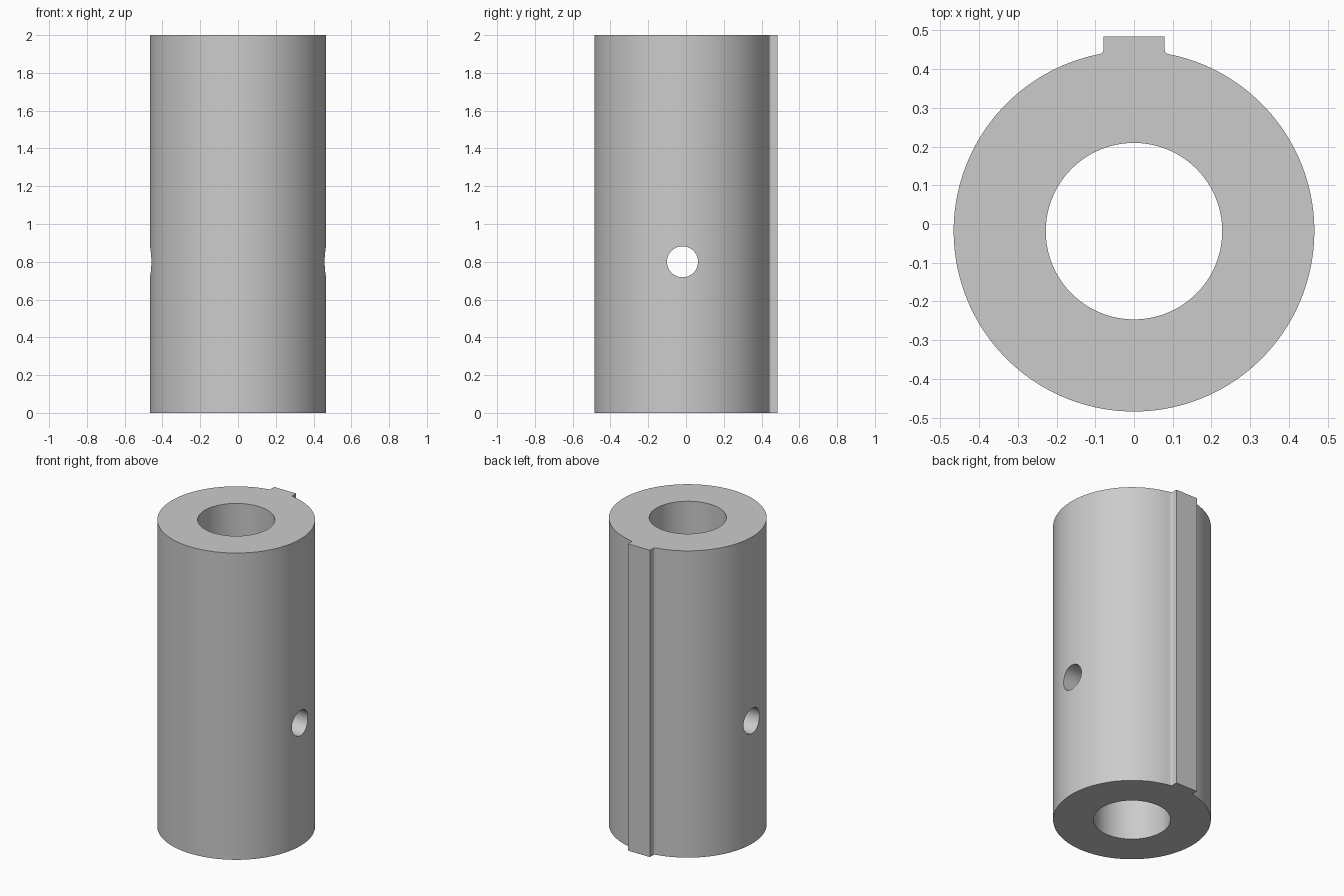
import bpy, bmesh, math
from math import sin, cos, pi, sqrt, atan2

cube = bpy.data.objects.get("Cube")
if cube:
    bpy.data.objects.remove(cube, do_unlink=True)

HEIGHT = 2.0
OUTER, BORE, PIN = 0.466, 0.228, 0.082
AXIS_Y = -0.0185
KEY_HALF, KEY_TOP, FILLET = 0.079, 0.5035   , 0.012
PIN_Z = 0.8

grey = bpy.data.materials.new("steel grey")
grey.use_nodes = True
colour = (0.6, 0.6, 0.6, 1)
grey.diffuse_color = colour
grey.node_tree.nodes["Principled BSDF"].inputs["Base Color"].default_value = colour


def arc(cx, cy, r, start, end, steps):
    return [(cx + r * cos(start + (end - start) * i / steps),
             cy + r * sin(start + (end - start) * i / steps)) for i in range(steps + 1)]


def cutter(name, radius, depth, location, rotation=(0, 0, 0)):
    bpy.ops.mesh.primitive_cylinder_add(vertices=96, radius=radius, depth=depth,
                                        location=location, rotation=rotation)
    ob = bpy.context.object
    ob.name = name
    ob.data.materials.append(grey)
    ob.hide_render = True
    return ob


# Outline: key side, root fillet, round body, mirrored fillet and key side
fx = KEY_HALF + FILLET
fy = sqrt((OUTER + FILLET) ** 2 - fx ** 2)
root = atan2(fy, fx)
right = [(KEY_HALF, KEY_TOP)] + arc(fx, fy, FILLET, pi, pi + root, 6)
body = arc(0, 0, OUTER, root, -pi - root, 140)
left = [(-x, y) for x, y in reversed(right)]
outline = right + body[1:-1] + left

# Keyed sleeve
bm = bmesh.new()
base = bm.faces.new([bm.verts.new((x, y + AXIS_Y, 0)) for x, y in outline])
ext = bmesh.ops.extrude_face_region(bm, geom=[base])
bmesh.ops.translate(bm, vec=(0, 0, HEIGHT),
                    verts=[g for g in ext["geom"] if isinstance(g, bmesh.types.BMVert)])
bmesh.ops.recalc_face_normals(bm, faces=bm.faces)
mesh = bpy.data.meshes.new("keyed_sleeve")
bm.to_mesh(mesh)
bm.free()
mesh.materials.append(grey)
sleeve = bpy.data.objects.new("keyed_sleeve", mesh)
bpy.context.collection.objects.link(sleeve)

# Central bore and cross pin hole
holes = [cutter("bore_cutter", BORE, HEIGHT * 1.2, (0, AXIS_Y, HEIGHT / 2)),
         cutter("pin_hole_cutter", PIN, 1.2, (0, AXIS_Y, PIN_Z), (0, pi / 2, 0))]
bpy.context.view_layer.update()
bpy.ops.object.select_all(action="DESELECT")
sleeve.select_set(True)
bpy.context.view_layer.objects.active = sleeve
for hole in holes:
    mod = sleeve.modifiers.new(hole.name, "BOOLEAN")
    mod.operation = "DIFFERENCE"
    mod.solver = "EXACT"
    mod.object = hole
    bpy.ops.object.modifier_apply(modifier=mod.name)
for hole in holes:
    bpy.data.objects.remove(hole, do_unlink=True)

bpy.ops.object.shade_smooth_by_angle(angle=math.radians(30))
